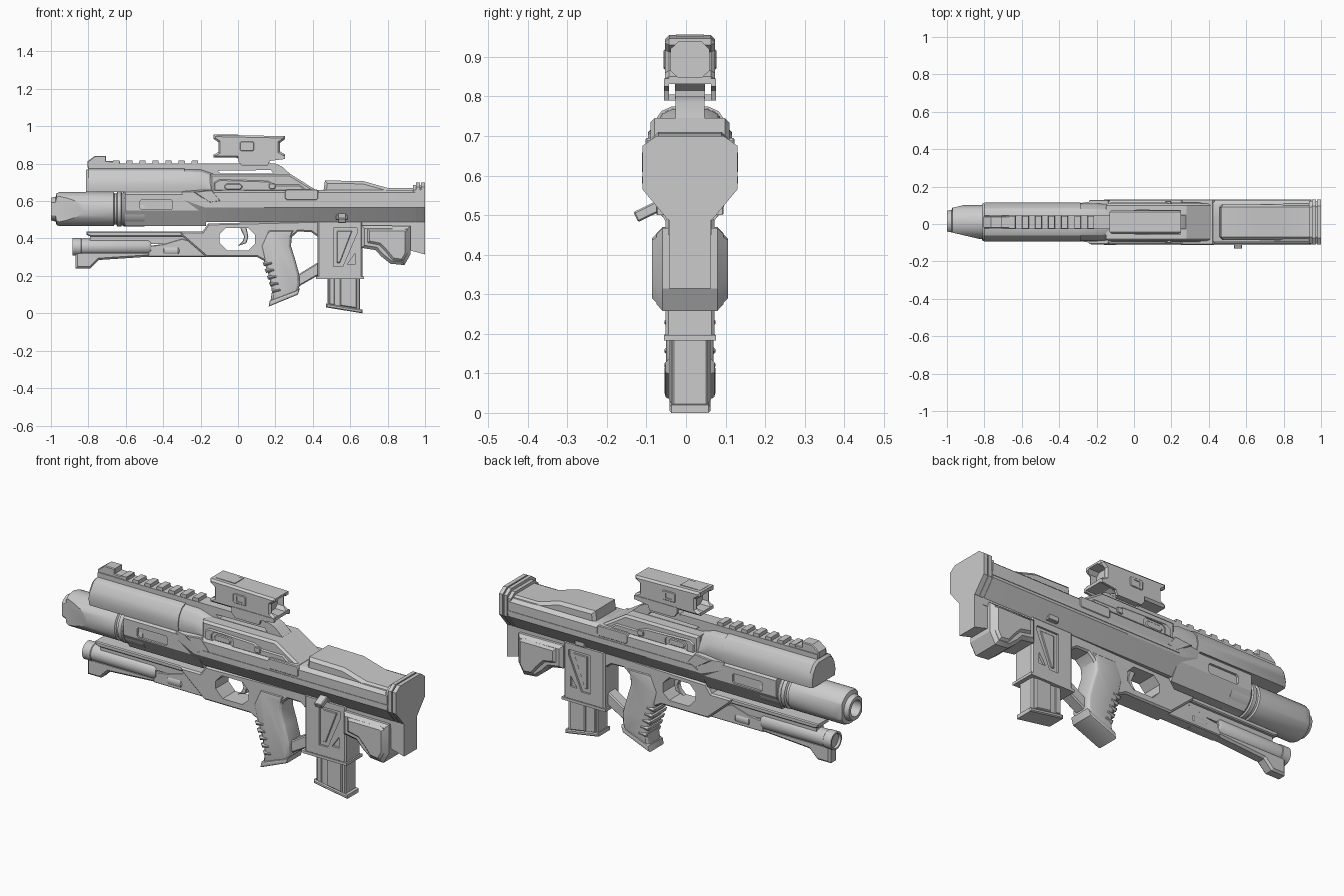
import bpy, bmesh, math
from mathutils import Vector, Matrix

YC = 0.01  # symmetry plane of the model


def finish(name, bm, rot=None):
    bmesh.ops.remove_doubles(bm, verts=bm.verts, dist=1e-5)
    bmesh.ops.recalc_face_normals(bm, faces=bm.faces)
    me = bpy.data.meshes.new(name)
    bm.to_mesh(me)
    bm.free()
    ob = bpy.data.objects.new(name, me)
    bpy.context.scene.collection.objects.link(ob)
    return ob


def slab(name, pts, y0, y1, rim=0.0, seg=1):
    """Side profile (x, z) extruded from y0 to y1, with both rims chamfered."""
    bm = bmesh.new()
    a = [bm.verts.new((x, YC + y0, z)) for x, z in pts]
    b = [bm.verts.new((x, YC + y1, z)) for x, z in pts]
    caps = [bm.faces.new(a), bm.faces.new(b[::-1])]
    n = len(pts)
    for i in range(n):
        j = (i + 1) % n
        bm.faces.new((a[i], b[i], b[j], a[j]))
    bmesh.ops.recalc_face_normals(bm, faces=bm.faces)
    if rim:
        edges = {e for f in caps for e in f.edges}
        bmesh.ops.bevel(bm, geom=list(edges), offset=rim, segments=seg,
                        profile=0.5, affect='EDGES', clamp_overlap=True)
    return finish(name, bm)


def prism(name, pts, hw, rim=0.0, seg=1):
    return slab(name, pts, -hw, hw, rim, seg)


def rect(x0, x1, z0, z1, c=0.0):
    if not c:
        return [(x0, z0), (x1, z0), (x1, z1), (x0, z1)]
    return [(x0 + c, z0), (x1 - c, z0), (x1, z0 + c), (x1, z1 - c),
            (x1 - c, z1), (x0 + c, z1), (x0, z1 - c), (x0, z0 + c)]


def loft(name, stations):
    """Mirrored half sections (y, z), top to bottom, joined along x."""
    bm = bmesh.new()
    rings = []
    for x, half in stations:
        full = list(half) + [(-y, z) for y, z in reversed(half)]
        rings.append([bm.verts.new((x, YC + y, z)) for y, z in full])
    n = len(rings[0])
    for r, s in zip(rings, rings[1:]):
        for i in range(n):
            bm.faces.new((r[i], r[(i + 1) % n], s[(i + 1) % n], s[i]))
    bm.faces.new(rings[0])
    bm.faces.new(rings[-1][::-1])
    return finish(name, bm)


def lathe(name, prof, zc, steps=36):
    """Profile (x, radius) turned around a lengthwise axis at height zc."""
    bm = bmesh.new()
    vs = [bm.verts.new((x, YC, zc + r)) for x, r in prof]
    es = [bm.edges.new(p) for p in zip(vs, vs[1:])]
    bmesh.ops.spin(bm, geom=vs + es, cent=(0, YC, zc), axis=(1, 0, 0),
                   angle=2 * math.pi, steps=steps, use_merge=True)
    return finish(name, bm)


def cut(ob, cutter):
    cutter.hide_render = True
    m = ob.modifiers.new('cut', 'BOOLEAN')
    m.operation, m.object = 'DIFFERENCE', cutter
    bpy.context.view_layer.objects.active = ob
    bpy.ops.object.modifier_apply(modifier=m.name)
    bpy.data.objects.remove(cutter)


def recess(ob, pts, depth_y):
    for s in (1, -1):
        cut(ob, slab('cutter', pts, s * depth_y, s * 0.3))


# Barrel with bored muzzle and side flats
barrel = lathe('barrel', [(-0.9, 0), (-0.9, 0.038), (-1, 0.042), (-1, 0.06), (-0.975, 0.066), (-0.97, 0.085),
    (-0.955, 0.091), (-0.665, 0.091), (-0.66, 0.083), (-0.65, 0.083), (-0.645, 0.093),
    (-0.625, 0.093), (-0.62, 0.086), (-0.61, 0.093), (-0.5, 0.093), (-0.5, 0)], 0.557)
for s in (1, -1):
    c = slab('cutter', rect(-0.2, 0.2, -0.15, 0.15), -0.1, 0.1)
    c.matrix_world = (Matrix.Translation((-0.95, YC + s * 0.174, 0.557))
                      @ Matrix.Rotation(s * 0.23, 4, 'Z'))
    bpy.context.view_layer.update()
    cut(barrel, c)

# Handguard flowing into the long main body
guard = [(0.085, 0.655), (0.102, 0.635), (0.102, 0.55), (0.05, 0.466)]
body = [(0.1, 0.66), (0.118, 0.645), (0.118, 0.567), (0.055, 0.487)]
handguard = loft('handguard', [(-0.605, guard), (-0.17, guard)])
recess(handguard, rect(-0.525, -0.35, 0.555, 0.607, 0.008), 0.09)
loft('main_body', [(-0.3, [(0.08, 0.655), (0.1, 0.65), (0.1, 0.61), (0.05, 0.49)]),
                   (-0.18, body), (0.945, body)])
prism('body_side_strip', [(-0.13, 0.598), (0.95, 0.598), (0.95, 0.58), (-0.16, 0.58)], 0.121)
prism('rear_side_plate', rect(0.25, 0.43, 0.605, 0.662, 0.01), 0.121, 0.004)
prism('front_side_plate', [(-0.24, 0.65), (-0.15, 0.59), (-0.09, 0.6), (-0.14, 0.66)], 0.119, 0.004)

# Top shroud
def shroud(k, top):
    return [(0.045 * k, top), (0.072 * k, top - 0.012), (0.095 * k, top - 0.045),
            (0.104 * k, top - 0.085), (0.098 * k, 0.648)]
loft('top_shroud', [(-0.812, shroud(0.93, 0.765)), (-0.80, shroud(1, 0.775)), (-0.285, shroud(1, 0.775))])
loft('shroud_rear', [(-0.29, shroud(0.96, 0.77)), (-0.2, shroud(0.96, 0.768)), (-0.1, shroud(0.9, 0.735))])

# Upper receiver with side panels
prism('upper_receiver', [(-0.15, 0.64), (-0.15, 0.745), (0.28, 0.745), (0.42, 0.657), (0.42, 0.64)], 0.1, 0.03)
panel = prism('side_panel', [(-0.13, 0.65), (-0.13, 0.7), (-0.1, 0.718), (0.16, 0.71), (0.2, 0.69),
                             (0.33, 0.69), (0.38, 0.65)], 0.106, 0.008)
recess(panel, rect(-0.09, 0.04, 0.65, 0.704, 0.016), 0.095)
prism('port_cover', rect(-0.075, 0.025, 0.658, 0.696, 0.014), 0.104, 0.006)
prism('side_catch', rect(0.165, 0.2, 0.665, 0.695, 0.006), 0.112, 0.003)

# Top rail with a see-through slit, teeth and front sight
rail = prism('top_rail', [(-0.8, 0.76), (-0.8, 0.8), (0.2, 0.8), (0.235, 0.785), (0.29, 0.735), (-0.2, 0.735)], 0.037)
cut(rail, prism('cutter', [(-0.11, 0.762), (0.175, 0.766), (0.19, 0.747), (-0.09, 0.747)], 0.2))
for i in range(7):
    x = -0.67 + i * 0.07
    prism(f'rail_tooth_{i + 1}', [(x, 0.795), (x + 0.003, 0.817), (x + 0.035, 0.817), (x + 0.038, 0.795)], 0.034)
prism('front_sight', [(-0.805, 0.78), (-0.805, 0.812), (-0.765, 0.842), (-0.705, 0.842),
                      (-0.705, 0.815), (-0.63, 0.812), (-0.63, 0.79)], 0.032, 0.004)

# Scope and its mount
scope = prism('scope', [(-0.13, 0.955), (0.25, 0.947), (0.25, 0.93), (0.225, 0.912), (0.225, 0.865), (0.25, 0.85),
    (0.25, 0.832), (-0.13, 0.832), (-0.13, 0.848), (-0.105, 0.862), (-0.105, 0.915), (-0.13, 0.932)], 0.063, 0.016)
lens = [(0.03, 0.937), (0.048, 0.92), (0.048, 0.865), (0.03, 0.848)]
for x0, x1 in ((-0.2, -0.07), (0.19, 0.3)):
    cut(scope, loft('cutter', [(x0, lens), (x1, lens)]))
dial = prism('scope_side_plate', rect(0.01, 0.085, 0.868, 0.918, 0.006), 0.067, 0.003)
recess(dial, rect(0.03, 0.065, 0.88, 0.906), 0.06)
prism('scope_top_plate', rect(-0.115, 0.0, 0.94, 0.956), 0.035)
prism('scope_mount', [(-0.02, 0.84), (0.02, 0.815), (0.0, 0.795), (0.19, 0.795), (0.15, 0.815), (0.19, 0.84)], 0.038)
for s, n in ((1, 'left'), (-1, 'right')):
    slab(f'scope_clamp_{n}', [(0.02, 0.79), (0.16, 0.79), (0.17, 0.815), (0.25, 0.825), (0.25, 0.845),
                              (0.0, 0.845), (0.0, 0.815)], s * 0.053, s * 0.066)
prism('clamp_bar', rect(0.03, 0.15, 0.79, 0.805), 0.055)

# Cheek rest and butt
prism('cheek_rest', [(0.455, 0.64), (0.465, 0.71), (0.67, 0.707), (0.8, 0.67), (0.95, 0.67), (0.95, 0.64)], 0.095, 0.028)
def butt(k, top):
    return [(0.085 * k, top), (0.12 * k, top - 0.025), (0.12 * k, 0.565), (0.055 * k, 0.487)]
loft('butt_core', [(0.935, butt(0.95, 0.685)), (0.995, butt(0.95, 0.685))])
for i, (a, b) in enumerate(((0.953, 0.972), (0.979, 1.0))):
    loft(f'butt_plate_{i + 1}', [(a, butt(1, 0.7)), (b, butt(1, 0.7))])
prism('butt_stem', [(0.9, 0.5), (1, 0.5), (1, 0.315), (0.925, 0.335), (0.9, 0.36)], 0.053)

# Lower stock block with raised pads
prism('stock_block', [(0.66, 0.47), (0.66, 0.35), (0.735, 0.338), (0.765, 0.305), (0.815, 0.265),
                      (0.89, 0.258), (0.922, 0.315), (0.922, 0.467)], 0.085, 0.016)
prism('stock_pad', [(0.69, 0.455), (0.69, 0.375), (0.755, 0.362), (0.79, 0.325), (0.825, 0.282),
                    (0.882, 0.275), (0.908, 0.32), (0.908, 0.445), (0.89, 0.455)], 0.096, 0.014)
prism('stock_bridge', rect(0.65, 0.95, 0.45, 0.5), 0.055)

# Lower receiver with trigger opening
lower = prism('lower_receiver', [(-0.31, 0.437), (-0.19, 0.437), (-0.16, 0.48), (0.44, 0.495), (0.44, 0.4), (0.39, 0.435),
    (0.32, 0.437), (0.29, 0.41), (0.26, 0.33), (0.14, 0.28), (0.1, 0.302), (-0.17, 0.302), (-0.3, 0.415)], 0.053, 0.008)
cut(lower, prism('cutter', [(-0.1, 0.42), (-0.065, 0.457), (0.055, 0.457), (0.09, 0.42), (0.09, 0.37),
                            (0.055, 0.337), (-0.06, 0.337), (-0.1, 0.38)], 0.2))
prism('trigger', [(0.01, 0.46), (0.045, 0.46), (0.055, 0.41), (0.045, 0.375), (0.0, 0.36),
                  (0.025, 0.385), (0.033, 0.41)], 0.014, 0.003)

# Grip with finger ridges, base and rear strut
prism('grip', [(0.12, 0.36), (0.138, 0.28), (0.165, 0.2), (0.182, 0.12), (0.172, 0.055), (0.318, 0.11),
               (0.33, 0.15), (0.327, 0.21), (0.305, 0.29), (0.283, 0.36), (0.288, 0.41), (0.31, 0.45),
               (0.16, 0.45)], 0.06, 0.024, 3)
prism('grip_base', [(0.164, 0.036), (0.17, 0.068), (0.31, 0.12), (0.332, 0.135), (0.32, 0.1)], 0.064, 0.012, 2)
for i in range(5):
    x, z = 0.137 + i * 0.0115, 0.272 - i * 0.036
    prism(f'grip_ridge_{i + 1}', [(x - 0.006, z), (x + 0.002, z - 0.02), (x + 0.05, z - 0.012),
                                  (x + 0.045, z + 0.006)], 0.064, 0.008)
prism('grip_strut', [(0.31, 0.135), (0.44, 0.21), (0.44, 0.28), (0.31, 0.2)], 0.032, 0.006)

# Magazine well with sunken panels
well = prism('magazine_well', [(0.425, 0.495), (0.425, 0.19), (0.665, 0.19), (0.665, 0.495)], 0.062, 0.008)
recess(well, [(0.51, 0.455), (0.635, 0.455), (0.635, 0.425), (0.56, 0.25), (0.51, 0.25)], 0.052)
recess(well, [(0.625, 0.32), (0.625, 0.262), (0.585, 0.262)], 0.05)
prism('panel_rib', [(0.53, 0.44), (0.61, 0.44), (0.545, 0.27), (0.53, 0.27)], 0.057, 0.003)
prism('well_collar', rect(0.417, 0.673, 0.183, 0.197), 0.066)

# Magazine
prism('magazine', [(0.478, 0.2), (0.478, 0.045), (0.652, 0.015), (0.652, 0.2)], 0.046, 0.006)
prism('magazine_side_plate', [(0.545, 0.2), (0.545, 0.04), (0.635, 0.026), (0.635, 0.2)], 0.053, 0.005)
prism('magazine_front_plate', [(0.488, 0.2), (0.488, 0.05), (0.515, 0.045), (0.515, 0.2)], 0.05, 0.003)
prism('magazine_floor', [(0.47, 0.052), (0.47, 0.032), (0.665, 0.0), (0.665, 0.02)], 0.052, 0.005)

# Charging handle on the right side
bolt = slab('charging_handle', rect(-0.022, 0.022, -0.014, 0.014, 0.004), -0.032, 0.03, 0.003)
bolt.data.transform(Matrix.Translation((0.556, -0.098, 0.509)) @ Matrix.Rotation(math.radians(26), 4, 'X')
                    @ Matrix.Translation((0, -YC, 0)))
prism('handle_plate', rect(0.525, 0.585, 0.5, 0.54), 0.085, 0.003)

# Under-barrel rail, tube and front foot
prism('under_rail', [(-0.81, 0.437), (-0.81, 0.42), (-0.79, 0.412), (-0.2, 0.412), (-0.2, 0.437)], 0.045, 0.005)
prism('under_web', rect(-0.79, -0.2, 0.37, 0.42), 0.028)
lathe('under_tube', [(-0.872, 0), (-0.872, 0.036), (-0.885, 0.038), (-0.885, 0.047), (-0.84, 0.047), (-0.837, 0.044),
    (-0.48, 0.044), (-0.465, 0.036), (-0.465, 0)], 0.355, 28)
lathe('under_tube_joint', [(-0.5, 0), (-0.5, 0.028), (-0.4, 0.028), (-0.395, 0.035), (-0.32, 0.035),
                           (-0.31, 0.028), (-0.15, 0.028), (-0.15, 0)], 0.335, 24)
prism('under_block', [(-0.48, 0.302), (-0.15, 0.302), (-0.2, 0.37), (-0.3, 0.4), (-0.4, 0.37), (-0.48, 0.36)], 0.03, 0.004)
prism('front_foot', [(-0.868, 0.33), (-0.868, 0.24), (-0.79, 0.24), (-0.745, 0.285), (-0.47, 0.303),
                     (-0.47, 0.33)], 0.03, 0.01)

# Smooth the round parts while keeping hard edges
bpy.ops.object.select_all(action='SELECT')
bpy.ops.object.shade_smooth_by_angle(angle=math.radians(28))
